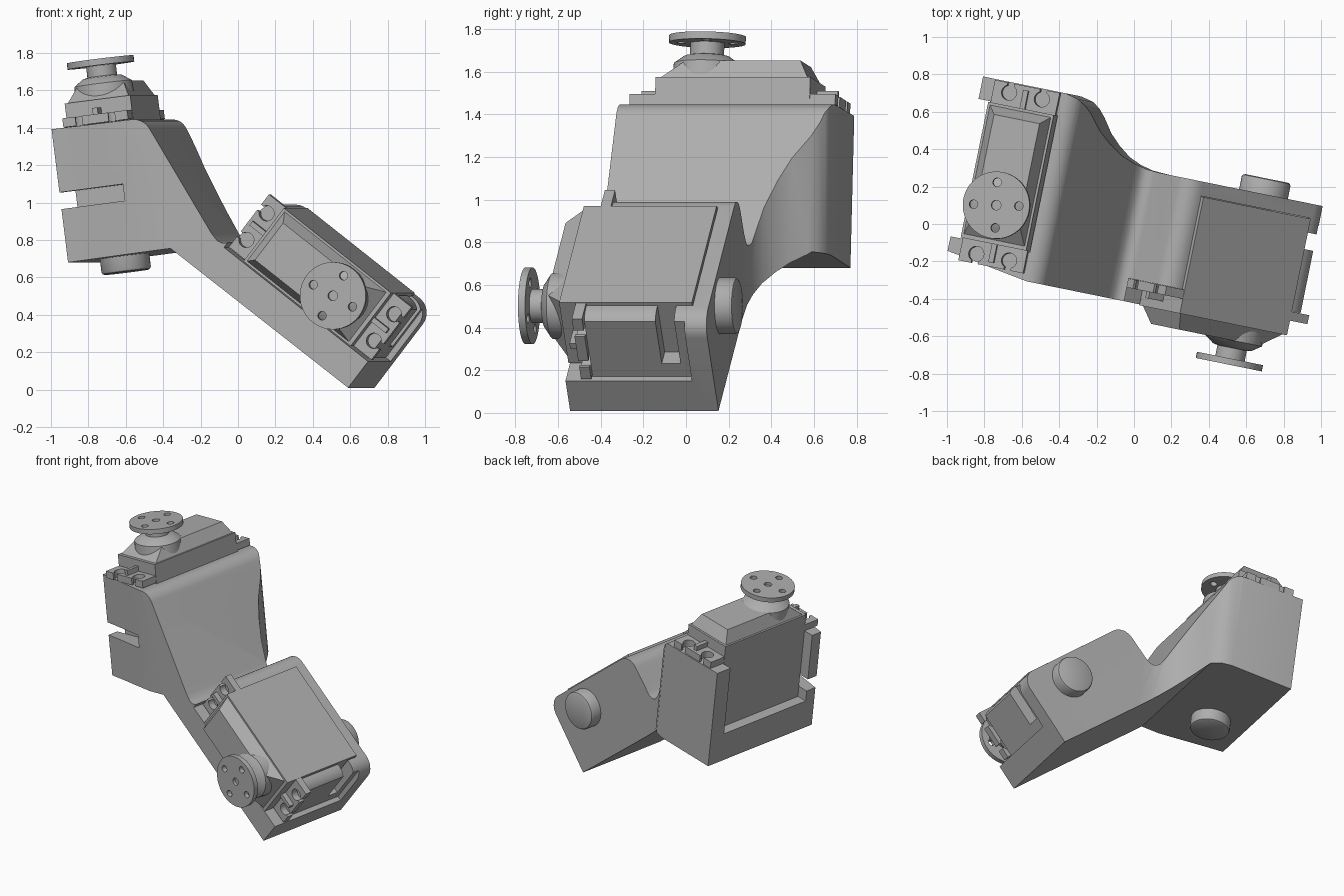
import bpy, bmesh, math
from mathutils import Matrix, Vector

if "Cube" in bpy.data.objects:
    bpy.data.objects.remove(bpy.data.objects["Cube"])

grey = bpy.data.materials.new("plain grey")
grey.use_nodes = True
grey.diffuse_color = (0.42, 0.42, 0.42, 1)
grey.node_tree.nodes["Principled BSDF"].inputs["Base Color"].default_value = grey.diffuse_color

TURN = Matrix.Rotation(math.radians(-11.5), 4, "Z")


def frame(x, y, z, origin):
    m = Matrix((x, y, z)).transposed().to_4x4()
    m.translation = origin
    return TURN @ m


def make(name, bm, matrix):
    bmesh.ops.recalc_face_normals(bm, faces=bm.faces)
    mesh = bpy.data.meshes.new(name)
    bm.to_mesh(mesh)
    bm.free()
    mesh.transform(matrix)
    mesh.materials.append(grey)
    obj = bpy.data.objects.new(name, mesh)
    bpy.context.collection.objects.link(obj)
    return obj


def box(name, xs, ys, zs, matrix):
    bm = bmesh.new()
    bmesh.ops.create_cube(bm, size=1)
    for v in bm.verts:
        v.co = [r[0] if c < 0 else r[1] for c, r in zip(v.co, (xs, ys, zs))]
    return make(name, bm, matrix)


def prism(name, points, low, high, matrix):
    """Extrude an outline in local xy from low to high along z."""
    bm = bmesh.new()
    face = bm.faces.new([bm.verts.new((x, y, low)) for x, y in points])
    moved = bmesh.ops.extrude_face_region(bm, geom=[face])["geom"]
    bmesh.ops.translate(bm, vec=(0, 0, high - low),
                        verts=[g for g in moved if isinstance(g, bmesh.types.BMVert)])
    return make(name, bm, matrix)


def lathe(name, profile, x, y, matrix, steps=40):
    """Closed stack of rings given as (radius, height)."""
    bm = bmesh.new()
    rings = [[bm.verts.new((x + r * math.cos(math.tau * i / steps),
                            y + r * math.sin(math.tau * i / steps), z))
              for i in range(steps)] for r, z in profile]
    for a, b in zip(rings, rings[1:]):
        for i in range(steps):
            j = (i + 1) % steps
            bm.faces.new((a[i], a[j], b[j], b[i]))
    bm.faces.new(rings[0])
    bm.faces.new(rings[-1])
    return make(name, bm, matrix)


def boolean(obj, cutters, operation="DIFFERENCE"):
    for c in cutters:
        c.hide_render = True
        mod = obj.modifiers.new("cut", "BOOLEAN")
        mod.operation, mod.object, mod.solver = operation, c, "EXACT"
    bpy.context.view_layer.update()
    dg = bpy.context.evaluated_depsgraph_get()
    mesh = bpy.data.meshes.new_from_object(obj.evaluated_get(dg))
    obj.modifiers.clear()
    obj.data = mesh
    for c in cutters:
        bpy.data.objects.remove(c)


def arc(cx, cy, r, start, end, steps=8):
    return [(cx + r * math.cos(math.radians(start + (end - start) * i / steps)),
             cy + r * math.sin(math.radians(start + (end - start) * i / steps)))
            for i in range(steps + 1)]


# Frames of the two servos: long axis, open side, output axis
tilt, drop = math.radians(7.2), math.radians(37.8)
up = Vector((-math.sin(tilt), 0, math.cos(tilt)))
back = Vector((0, 1, 0))
along = Vector((math.cos(drop), 0, -math.sin(drop)))
out = Vector((math.sin(drop), 0, math.cos(drop)))
heel = Vector((0.685, 0, 0.01))
upper = frame(back, up.cross(back), up, (-0.699, 0.115, 1.423))
lower = frame(along, out, -back, heel + along * -0.495 + out * 0.365 + back * -0.29)


def lower_point(p):
    q = heel + along * p[0] + out * p[1]
    return q.x, q.z


# Bracket side outline, drawn in the x-z plane
outline = [(-0.858, 0.68), (-0.284, 0.755), (0.685, 0.01)]
outline += [lower_point(p) for p in arc(-0.1, 0.43, 0.1, 0, 90) + arc(-0.88, 0.43, 0.1, 90, 180)]
outline += [(0.06, 0.812), (0.045, 0.796), (0.02, 0.785), (-0.005, 0.785), (-0.03, 0.797), (-0.06, 0.835)]
outline += arc(-0.485, 1.345, 0.1, 31, 97) + [(-0.948, 1.392)]
side = frame(Vector((1, 0, 0)), Vector((0, 0, 1)), Vector((0, -1, 0)), (0, 0, 0))
bracket = prism("bracket", outline, -0.7, 0.5, side)

# Plan outline with the sweeping rear waist
plan = [(-0.4, -0.325), (-0.25, -0.34), (-0.12, -0.36), (0.02, -0.385), (0.2, -0.415), (2.2, -0.415),
        (2.2, 0.295), (0.7, 0.295), (0.62, 0.3), (0.56, 0.316), (0.5, 0.345), (0.44, 0.395), (0.39, 0.45),
        (0.34, 0.53), (0.31, 0.565), (0.27, 0.595), (0.2, 0.612), (-0.4, 0.612)]
plan_frame = frame(up.cross(back) * -1, back, up, (-0.699, 0, 1.423))
boolean(bracket, [prism("plan_cutter", plan, -3, 1.5, plan_frame)], "INTERSECT")

# Servo pockets, flange seats, cable slots
cutters = []
for m, end in ((upper, -1), (lower, 1)):
    cutters.append(box("pocket_cutter", (-0.375, 0.375), (-0.184, 1), (-0.508, 0.7), m))
    cutters.append(box("slot_cutter", sorted((0.3 * end, 0.7 * end)), (-0.11, 1), (-0.43, -0.34), m))
cutters.append(box("seat_cutter", (-0.5, 0.9), (-0.187, 0.9), (0, 0.6), lower))
cutters.append(box("step_cutter", (0.462, 0.9), (-0.187, 0.9), (-0.48, 0.5), lower))
boolean(bracket, cutters)


def servo(tag, m, end, rear):
    horn_x = 0.163 * end

    # Case with a sloping lid
    box(tag + "_case", (-0.37, 0.37), (-0.18, 0.18), (-0.505, 0.13), m)
    bm = bmesh.new()
    bmesh.ops.create_cube(bm, size=1)
    for v in bm.verts:
        top, horn_end = v.co.z > 0, v.co.x > 0
        x = (0.24 if horn_end else -0.31) if top else math.copysign(0.36, v.co.x)
        v.co = (x * end, math.copysign(0.125 if top else 0.172, v.co.y), 0.215 if top else 0.12)
    make(tag + "_lid", bm, m)

    # Flanges with open screw slots and a middle rib
    for s in (-1, 1):
        flange = box(tag + "_flange", sorted((0.36 * s, 0.492 * s)), (-0.178, 0.178), (0.001, 0.05), m)
        holes = []
        for y in (-0.09, 0.09):
            holes.append(lathe("hole_cutter", [(0.041, -0.1), (0.041, 0.2)], 0.44 * s, y, m, 24))
            holes.append(box("gap_cutter", sorted((0.45 * s, 0.6 * s)), (y - 0.018, y + 0.018), (-0.2, 0.2), m))
        boolean(flange, holes)
        box(tag + "_flange_rib", sorted((0.36 * s, 0.47 * s)), (-0.014, 0.014), (0.03, 0.085), m)

    # Output collar, shaft and drilled horn disc
    lathe(tag + "_collar", [(0.16, 0.14), (0.155, 0.215), (0.105, 0.25), (0.08, 0.255), (0.08, 0.32)], horn_x, 0, m)
    horn = lathe(tag + "_horn", [(0.18, 0.312), (0.18, 0.346)], horn_x, 0, m, 48)
    holes = [lathe("hole_cutter", [(0.026, 0.325), (0.026, 0.5)], horn_x, 0, m, 20)]
    for i in range(4):
        a = math.tau * (i + 0.1) / 4
        holes.append(lathe("hole_cutter", [(0.023, 0.2), (0.023, 0.5)],
                           horn_x + 0.122 * math.cos(a), 0.122 * math.sin(a), m, 20))
    boolean(horn, holes)

    # Rear pivot boss on the bracket
    lathe(tag + "_pivot_boss", [(0.118, rear - 0.085), (0.128, rear - 0.08), (0.133, rear - 0.07),
                                (0.133, rear + 0.04)], horn_x, 0, m)


servo("upper_servo", upper, -1, -0.717)
servo("lower_servo", lower, 1, -0.585)

bpy.ops.object.select_all(action="DESELECT")
for obj in bpy.context.scene.objects:
    if obj.type == "MESH":
        obj.select_set(True)
        bpy.context.view_layer.objects.active = obj
bpy.ops.object.shade_smooth_by_angle(angle=math.radians(28))
